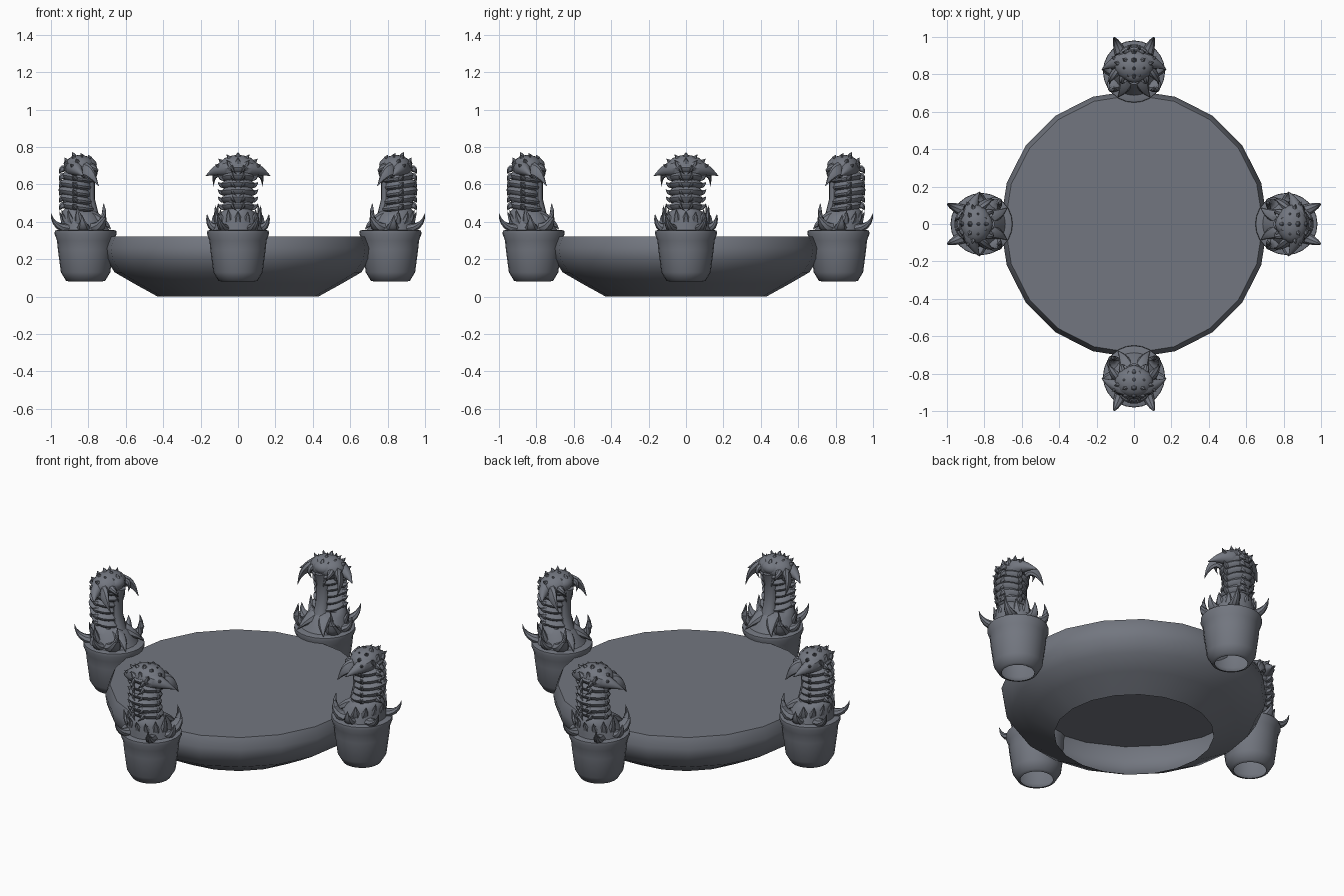
import bpy, bmesh, math, random
from mathutils import Vector

if "Cube" in bpy.data.objects:
    bpy.data.objects.remove(bpy.data.objects["Cube"])

random.seed(4)

slate = bpy.data.materials.new("slate")
slate.diffuse_color = (.17, .183, .215, 1)
slate.use_nodes = True
slate.node_tree.nodes["Principled BSDF"].inputs["Base Color"].default_value = slate.diffuse_color


def finish(bm, name, angle=35):
    bmesh.ops.recalc_face_normals(bm, faces=bm.faces)
    me = bpy.data.meshes.new(name)
    bm.to_mesh(me)
    bm.free()
    me.shade_smooth()
    me.set_sharp_from_angle(angle=math.radians(angle))
    me.materials.append(slate)
    return me


def place(me, name, turn=0):
    ob = bpy.data.objects.new(name, me)
    ob.rotation_euler.z = turn
    bpy.context.collection.objects.link(ob)
    return ob


def skin(bm, rings, cap_start=True, cap_end=True):
    loops = [[bm.verts.new(p) for p in ring] for ring in rings]
    n = len(loops[0])
    for a, b in zip(loops, loops[1:]):
        for i in range(n):
            j = (i + 1) % n
            bm.faces.new((a[i], a[j], b[j], b[i]))
    if cap_start:
        bm.faces.new(loops[0][::-1])
    if cap_end:
        bm.faces.new(loops[-1])


def flat_ring(cx, cy, z, rx, ry, n, tilt=0.0):
    """Horizontal ellipse; tilt raises or lowers its inward (+y) side."""
    ring = []
    for i in range(n):
        a = math.tau * i / n
        dy = ry * math.sin(a)
        ring.append((cx + rx * math.cos(a), cy + dy, z + tilt * dy))
    return ring


def horn(bm, p0, p1, p2, width, thick=None, up=(0, 0, 1), n=6, steps=6):
    """Tapered spike along a quadratic curve."""
    p0, p1, p2, up = map(Vector, (p0, p1, p2, up))
    thick = thick or width
    rings = []
    for k in range(steps + 1):
        t = k / steps
        c = p0 * (1 - t) ** 2 + p1 * 2 * t * (1 - t) + p2 * t * t
        d = ((p1 - p0) * (1 - t) + (p2 - p1) * t).normalized()
        side = d.cross(up).normalized()
        nrm = side.cross(d)
        s = max(1 - t ** 1.4, 0.03)
        rings.append([c + side * (width * s * math.cos(math.tau * i / n))
                      + nrm * (thick * s * math.sin(math.tau * i / n)) for i in range(n)])
    skin(bm, rings)


def pair(bm, p0, p1, p2, *args, **kw):
    """Horn mirrored left and right."""
    for s in (1, -1):
        horn(bm, *[(s * p[0], p[1], p[2]) for p in (p0, p1, p2)], *args, **kw)


def ball(bm, c, r, u=12, v=8):
    res = bmesh.ops.create_uvsphere(bm, u_segments=u, v_segments=v, radius=1)
    for vert in res["verts"]:
        vert.co = Vector((vert.co.x * r[0] + c[0], vert.co.y * r[1] + c[1], vert.co.z * r[2] + c[2]))


# Shallow 20-sided platform, open underneath
bm = bmesh.new()
profile = [(.43, 0), (.56, .072), (.66, .13), (.705, .20), (.715, .26), (.69, .32)]
skin(bm, [flat_ring(0, 0, z, r, r, 20) for r, z in profile], cap_start=False)
place(finish(bm, "platform"), "platform")

OFF = -.815  # centre of the front pot; the other three are turned copies

# Pot, open underneath, with a rolled rim
bm = bmesh.new()
profile = [(.088, .08), (.105, .085), (.132, .13), (.148, .25), (.153, .30), (.166, .335), (.164, .352), (.145, .357)]
skin(bm, [flat_ring(0, OFF, z, r, r, 24) for r, z in profile], cap_start=False)
pot = finish(bm, "pot", 50)

# Neck: a stack of bulging bands on a flared foot
bm = bmesh.new()
rings = [flat_ring(0, OFF, .345, .140, .135, 24), flat_ring(0, OFF - .01, .38, .125, .122, 24),
         flat_ring(0, OFF - .025, .43, .106, .105, 24), flat_ring(0, OFF - .035, .455, .086, .09, 24)]
BANDS, STEP = 6, .039
for k in range(BANDS):
    z = .46 + k * STEP
    cy = OFF - .045 + .012 * math.sin(k / BANDS * math.tau + 2.5)
    for dz, r in ((0, .074), (.010, .088), (.021, .092), (.032, .084)):
        rings.append(flat_ring(0, cy, z + dz, r, r * .97, 24, tilt=-.15))
skin(bm, rings)
for k in range(BANDS):
    z = .478 + k * STEP
    # side barbs and scales down the back
    pair(bm, (.078, OFF - .055, z), (.095, OFF - .06, z), (.108, OFF - .068, z + .018), .018)
    pair(bm, (.03, OFF - .118, z + .01), (.035, OFF - .134, z + .006), (.008, OFF - .139, z - .018), .02, .01, up=(1, 0, 0))
# belly strip
skin(bm, [flat_ring(0, OFF + y, z, r, .025, 12) for z, y, r in
          ((.35, .10, .05), (.42, .05, .04), (.52, .025, .035), (.62, .025, .035), (.68, .045, .03))])
neck = finish(bm, "neck")

# Head with brow, side frill, mandibles and crown spikes
bm = bmesh.new()
ball(bm, (0, OFF - .03, .695), (.103, .083, .062), 20, 12)
ball(bm, (0, OFF + .005, .705), (.06, .055, .04), 14, 10)
pair(bm, (.03, OFF - .06, .69), (.11, OFF - .055, .685), (.172, OFF - .01, .645), .05, .05, n=10, steps=8)
pair(bm, (.075, OFF - .01, .675), (.135, OFF + .02, .68), (.13, OFF + .07, .59), .045, .025, up=(1, 0, 0), n=8, steps=8)
pair(bm, (.05, OFF + .01, .695), (.085, OFF + .065, .70), (.045, OFF + .06, .645), .022, n=8, steps=8)
pair(bm, (.03, OFF + .02, .67), (.035, OFF + .05, .65), (.02, OFF + .045, .60), .014)
for y, z in ((-.10, .72), (-.06, .75), (-.015, .745), (.025, .735)):
    horn(bm, (0, OFF + y, z - .01), (0, OFF + y, z + .008), (0, OFF + y - .012, z + .022), .018, up=(1, 0, 0))
    w = .05 if y < 0 else .03
    pair(bm, (w * .7, OFF + y, z - .022), (w, OFF + y, z - .007), (w * 1.2, OFF + y - .01, z + .010), .018)
pair(bm, (.075, OFF - .04, .715), (.09, OFF - .045, .72), (.105, OFF - .05, .738), .018)
pair(bm, (.085, OFF - .06, .69), (.105, OFF - .07, .695), (.12, OFF - .08, .708), .018)
head = finish(bm, "head")

# Ring of leaf-like claws around the foot
bm = bmesh.new()
pair(bm, (.06, OFF - .07, .365), (.10, OFF - .17, .355), (.108, OFF - .185, .445), .035, .028, n=8)
pair(bm, (.08, OFF + .04, .365), (.135, OFF + .11, .365), (.105, OFF + .097, .497), .05, .034, n=8)
pair(bm, (.09, OFF - .01, .365), (.165, OFF - .01, .36), (.165, OFF - .02, .44), .042, .03, n=8)
for deg in range(-162, -10, 24):
    a = math.radians(deg)
    c, s, h = math.cos(a), math.sin(a), random.uniform(.45, .49)
    horn(bm, (.09 * c, OFF + .09 * s, .36), (.125 * c, OFF + .125 * s, .41),
         (.128 * c, OFF + .14 * s, h), .036, .024, n=6)
# swollen roots sweeping into the inward claws
pair(bm, (.03, OFF + .02, .43), (.05, OFF + .10, .41), (.085, OFF + .135, .36), .045, .035, n=8)
claws = finish(bm, "base_claws")

for k, side in enumerate(("front", "right", "back", "left")):
    for me, part in ((pot, "pot"), (neck, "neck"), (head, "head"), (claws, "base_claws")):
        place(me, f"{side}_{part}", k * math.pi / 2)
